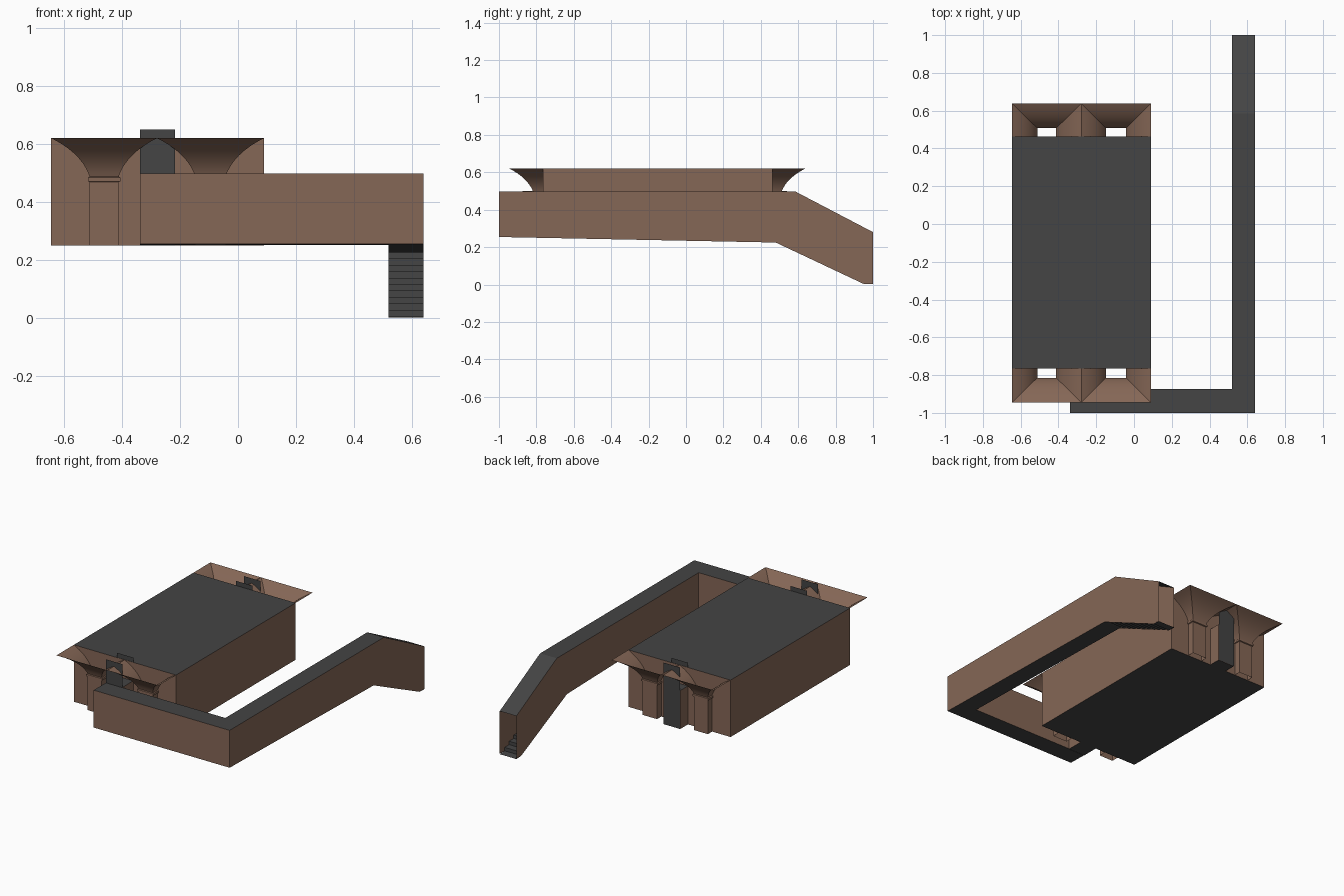
import bpy, bmesh

if "Cube" in bpy.data.objects:
    bpy.data.objects.remove(bpy.data.objects["Cube"])


def material(name, rgb):
    m = bpy.data.materials.new(name)
    m.diffuse_color = (*rgb, 1)
    m.use_nodes = True
    m.node_tree.nodes["Principled BSDF"].inputs["Base Color"].default_value = m.diffuse_color
    return m


BROWN = material("brown_wall", (0.235, 0.135, 0.093))
GREY = material("dark_grey", (0.058, 0.058, 0.058))


def build(name, faces, mat=None, smooth=False):
    """Mesh from polygons; without mat, level faces are grey and upright ones brown."""
    bm = bmesh.new()
    for f in faces:
        bm.faces.new([bm.verts.new(p) for p in f])
    bmesh.ops.remove_doubles(bm, verts=bm.verts, dist=0.0005)
    bmesh.ops.recalc_face_normals(bm, faces=bm.faces)
    bm.normal_update()
    me = bpy.data.meshes.new(name)
    for m in ([mat] if mat else [BROWN, GREY]):
        me.materials.append(m)
    if not mat:
        for f in bm.faces:
            f.material_index = 1 if abs(f.normal.z) > 0.5 else 0
    bm.to_mesh(me)
    bm.free()
    ob = bpy.data.objects.new(name, me)
    bpy.context.collection.objects.link(ob)
    if smooth:
        bpy.ops.object.select_all(action='DESELECT')
        ob.select_set(True)
        bpy.context.view_layer.objects.active = ob
        bpy.ops.object.shade_smooth_by_angle(angle=0.6)
    return ob


def box(name, x0, x1, y0, y1, z0, z1):
    c = [(x0, y0), (x1, y0), (x1, y1), (x0, y1)]
    faces = [[(*p, z) for p in c] for z in (z0, z1)]
    for i in range(4):
        a, b = c[i], c[(i + 1) % 4]
        faces.append([(*a, z0), (*b, z0), (*b, z1), (*a, z1)])
    return build(name, faces)


# Main hall
Y0, Y1, ZB, ZT = -0.765, 0.463, 0.25, 0.62
box("hall", -0.645, 0.09, Y0, Y1, ZB, ZT)


# Hollow columns: shaft, small band, curved funnel flaring to the roof
def column(name, x0, x1, wall, face, reach_x, reach_y):
    s = 1 if face > wall else -1
    levels = [(0, 0, ZB), (0, 0, 0.468), (0.006, 0.006, 0.471),
              (0.006, 0.006, 0.484), (0, 0, 0.487)]
    n = 10
    for i in range(1, n + 1):
        t = i / n
        o = 2 * t * (1 - t) * 0.2 + t * t
        z = 0.487 + (ZT - 0.487) * (2 * t * (1 - t) * 0.6 + t * t)
        levels.append((o * reach_x, o * reach_y, z))
    rings = [[(x0 - a, wall, z), (x0 - a, face + s * b, z),
              (x1 + a, face + s * b, z), (x1 + a, wall, z)] for a, b, z in levels]
    faces = [[lo[k], lo[k + 1], hi[k + 1], hi[k]]
             for lo, hi in zip(rings, rings[1:]) for k in range(3)]
    build(name, faces, BROWN, smooth=True)


for side, wall, face in (("front", Y0, -0.814), ("back", Y1, 0.507)):
    for label, x0, x1 in (("left", -0.512, -0.412), ("right", -0.147, -0.043)):
        column(f"{side}_{label}_column", x0, x1, wall, face, 0.133, 0.131)


# Doorway passages at both ends, each with two upright door plates
DX0, DX1 = -0.338, -0.218
for side, a, b in (("front", -0.873, Y0), ("back", Y1, 0.54)):
    box(f"{side}_passage", DX0, DX1, a, b, ZB, 0.5)
    for i, y in enumerate((a - 0.002, b + 0.002)):
        build(f"{side}_door_plate_{i + 1}",
              [[(DX0, y, ZB), (DX1, y, ZB), (DX1, y, 0.65), (DX0, y, 0.65)]], GREY)

# Corridor: L-shaped shell that ramps down and is open at its far end
XA, XI, XO, YI = DX0, 0.52, 0.64, -0.873
TOP = 0.497


def floor_z(y):
    return 0.254 - 0.02 * (y + 1)


def side_wall(x, y0):
    return [(x, y0, floor_z(y0)), (x, y0, TOP), (x, 0.585, TOP), (x, 1, 0.28),
            (x, 1, 0.003), (x, 0.95, 0.003), (x, 0.48, floor_z(0.48))]


def strip(a, b):
    return [(XI, *a), (XO, *a), (XO, *b), (XI, *b)]


zf, zi = floor_z(-1), floor_z(YI)
walls = [
    side_wall(XO, -1), side_wall(XI, YI),
    [(XA, -1, zf), (XO, -1, zf), (XO, -1, TOP), (XA, -1, TOP)],
    [(XA, YI, zi), (XI, YI, zi), (XI, YI, TOP), (XA, YI, TOP)],
    [(XA, -1, zf), (XA, YI, zi), (XA, YI, TOP), (XA, -1, TOP)],
]
build("corridor_walls", walls, BROWN)
build("corridor_ceiling", [
    [(XA, -1, TOP), (XO, -1, TOP), (XO, YI, TOP), (XA, YI, TOP)],
    strip((YI, TOP), (0.585, TOP)), strip((0.585, TOP), (1, 0.28))], GREY)
build("corridor_floor", [
    [(XA, -1, zf), (XO, -1, zf), (XO, YI, zi), (XA, YI, zi)],
    strip((YI, zi), (0.48, floor_z(0.48)))], GREY)

# Stairs inside the ramp
steps = 10
za, dy = floor_z(0.48), 0.47 / steps
dz = (za - 0.003) / steps
stairs = []
for i in range(steps):
    y, z = 0.48 + i * dy, za - i * dz
    stairs.append(strip((y, z), (y + dy, z)))
    stairs.append(strip((y + dy, z), (y + dy, z - dz)))
stairs.append(strip((0.95, 0.003), (1, 0.0)))
build("corridor_stairs", stairs, GREY)
